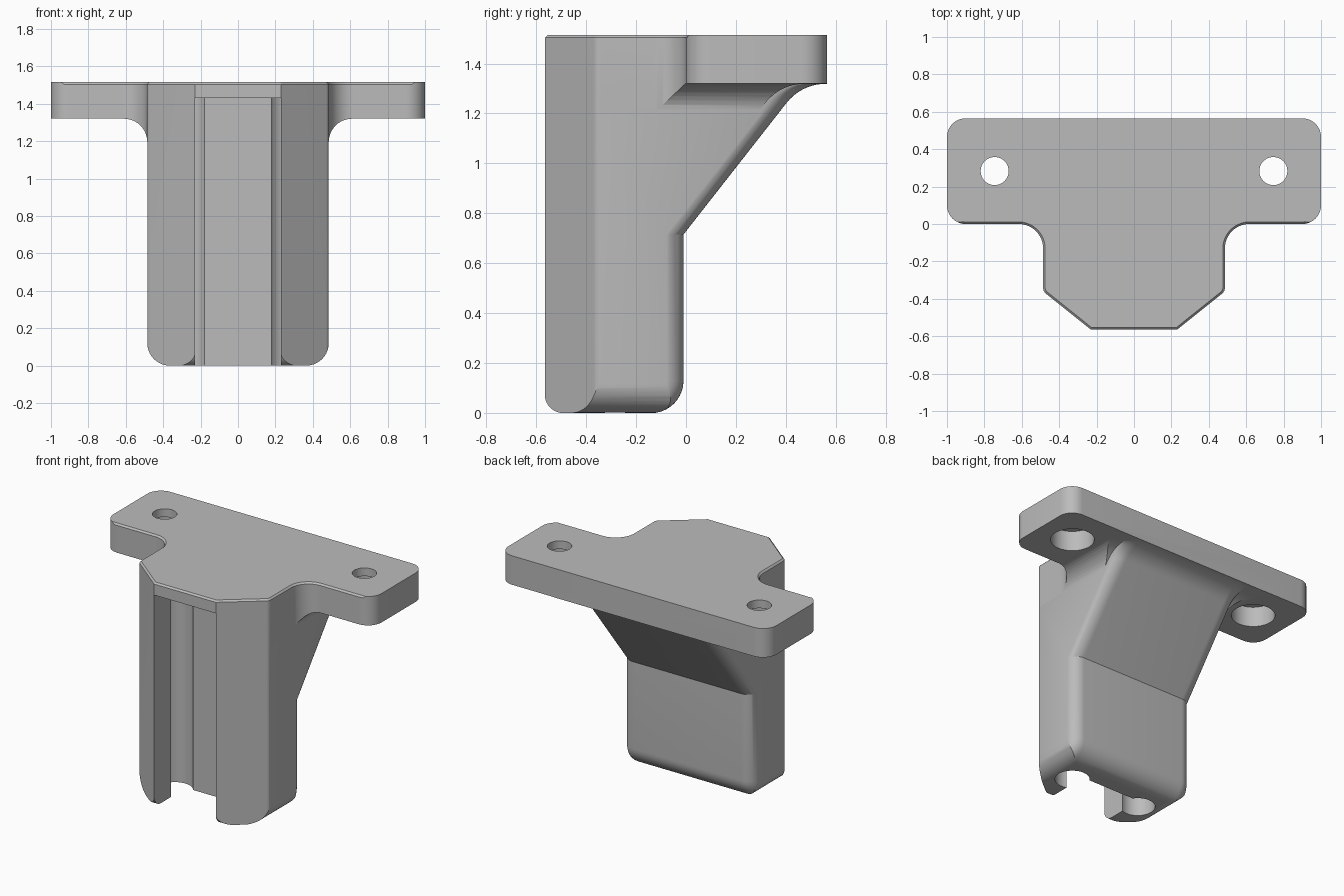
import bpy, bmesh
from math import pi, sin, cos, tan
from mathutils import Vector

cube = bpy.data.objects.get("Cube")
if cube:
    bpy.data.objects.remove(cube)

grey = bpy.data.materials.new("plain_grey")
grey.use_nodes = True
COLOUR = (0.5, 0.5, 0.5, 1)
grey.diffuse_color = COLOUR
grey.node_tree.nodes["Principled BSDF"].inputs["Base Color"].default_value = COLOUR


def rounded(corners, steps=10):
    """Closed outline from (u, v, corner radius) entries."""
    out = []
    for i, (u, v, r) in enumerate(corners):
        p = Vector((u, v))
        if not r:
            out.append(p)
            continue
        a = (Vector(corners[i - 1][:2]) - p).normalized()
        b = (Vector(corners[(i + 1) % len(corners)][:2]) - p).normalized()
        half = a.angle(b) / 2
        centre = p + (a + b).normalized() * r / sin(half)
        start = p + a * r / tan(half) - centre
        turn = pi - 2 * half
        if start.y * a.x < start.x * a.y:
            turn = -turn
        for k in range(steps + 1):
            t = turn * k / steps
            out.append(centre + Vector((start.x * cos(t) - start.y * sin(t),
                                        start.x * sin(t) + start.y * cos(t))))
    return out


def loft(name, rings, chamfer=None):
    """Solid through rings of equal point counts."""
    bm = bmesh.new()
    rows = [[bm.verts.new(p) for p in ring] for ring in rings]
    n = len(rows[0])
    for lo, hi in zip(rows, rows[1:]):
        for i in range(n):
            j = (i + 1) % n
            bm.faces.new((lo[i], lo[j], hi[j], hi[i]))
    bm.faces.new(rows[0])
    bm.faces.new(rows[-1])
    bmesh.ops.recalc_face_normals(bm, faces=bm.faces)
    if chamfer:
        edges = [e for e in bm.edges if chamfer(e)]
        bmesh.ops.bevel(bm, geom=edges, offset=0.011, segments=1, affect='EDGES')
    mesh = bpy.data.meshes.new(name)
    bm.to_mesh(mesh)
    bm.free()
    obj = bpy.data.objects.new(name, mesh)
    bpy.context.collection.objects.link(obj)
    mesh.materials.append(grey)
    return obj


def prism(name, outline, z0, z1, chamfer=None):
    return loft(name, [[(p.x, p.y, z) for p in outline] for z in (z0, z1)], chamfer)


def circle(x, y, r, n=40):
    return [Vector((x + r * cos(2 * pi * k / n), y + r * sin(2 * pi * k / n))) for k in range(n)]


def mirrored(half):
    return half + [(-u, v, r) for u, v, r in reversed(half)]


def combine(obj, other, operation):
    mod = obj.modifiers.new(operation.lower(), 'BOOLEAN')
    mod.operation, mod.solver, mod.object = operation, 'EXACT', other
    bpy.context.view_layer.objects.active = obj
    bpy.ops.object.modifier_apply(modifier=mod.name)
    bpy.data.objects.remove(other)


TOP = 1.515
HALF = 0.485

# Plan outline: wide mounting plate with a chamfer-nosed body in front
plan = rounded(mirrored([(0.23, -0.565, 0), (HALF + 0.001, -0.36, 0.04),
                         (HALF + 0.001, 0, 0.13), (1, 0, 0.1), (1, 0.565, 0.1)]))
bracket = prism("mounting_bracket", plan, -0.1, TOP,
                lambda e: all(v.co.z > TOP - 0.01 and v.co.y < 0.005 for v in e.verts))

# Front outline: rounded foot, and fillets under the plate
front = rounded(mirrored([(HALF, 0, 0.12), (HALF, 1.32, 0.125), (1.1, 1.32, 0), (1.1, 1.7, 0)]))
combine(bracket, loft("front_shape", [[(p.x, y, p.y) for p in front] for y in (-0.8, 0.8)]),
        'INTERSECT')

# Side outline: gusset slope, with its back edges rounded towards both sides
side = rounded([(-0.566, 1.75, 0), (-0.566, -0.001, 0.075), (-0.01, -0.001, 0.13),
                (-0.01, 0.715, 0), (0.463, 1.319, 0.2), (0.7, 1.319, 0), (0.7, 1.75, 0)])
R = 0.085
arc = [(HALF + 0.002 - R + R * sin(t), R - R * cos(t)) for t in [k * pi / 20 for k in range(11)]]
stations = arc + [(1.2, R)]
stations = [(-x, d) for x, d in reversed(stations)] + stations
slices = [[(x, p.x - (d if -0.3 < p.x < 0.65 else 0), p.y) for p in side] for x, d in stations]
combine(bracket, loft("side_shape", slices), 'INTERSECT')

# Open front channel with round side pockets
SLOT_TOP = 1.43
channel = rounded(mirrored([(0.23, -0.8, 0), (0.23, -0.225, 0)]))
combine(bracket, prism("channel", channel, -0.2, SLOT_TOP), 'DIFFERENCE')
for s in (-1, 1):
    combine(bracket, prism("pocket", circle(s * 0.27, -0.285, 0.11), -0.2, SLOT_TOP), 'DIFFERENCE')

# Screw holes, counterbored from below
for s in (-1, 1):
    for radius, top in ((0.075, 1.8), (0.138, 1.46)):
        combine(bracket, prism("screw_hole", circle(s * 0.745, 0.283, radius), 1.2, top),
                'DIFFERENCE')

bpy.ops.object.select_all(action='DESELECT')
bracket.select_set(True)
bpy.context.view_layer.objects.active = bracket
bpy.ops.object.shade_smooth_by_angle(angle=0.45)
